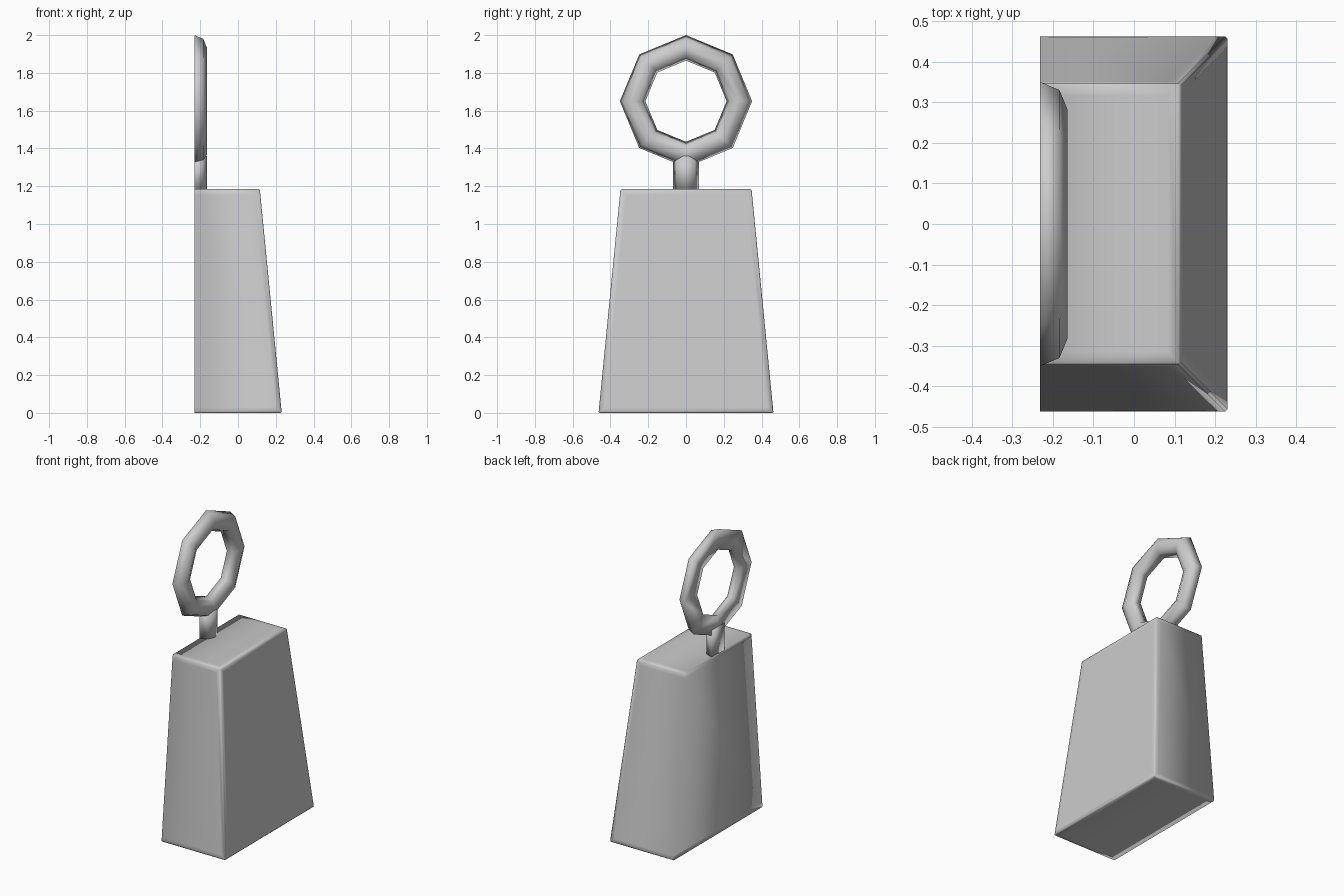
import bpy, bmesh
from math import pi, cos, sin, sqrt
from mathutils import Matrix, Vector

if "Cube" in bpy.data.objects:
    bpy.data.objects.remove(bpy.data.objects["Cube"])

CUT = -0.2315      # the model is a half, cut flat on this x plane
BASE, TOP, HEIGHT = 0.463, 0.347, 1.185


def finish_half(name, bm):
    """Cut away the back half, cap it, smooth it and make the object."""
    bmesh.ops.recalc_face_normals(bm, faces=bm.faces)
    bmesh.ops.bisect_plane(bm, geom=bm.verts[:] + bm.edges[:] + bm.faces[:], dist=1e-4,
                           plane_co=(CUT, 0, 0), plane_no=(1, 0, 0), clear_inner=True)
    rim = [e for e in bm.edges if e.is_boundary]
    bmesh.ops.triangle_fill(bm, edges=rim, use_beauty=True, normal=(-1, 0, 0))
    bmesh.ops.recalc_face_normals(bm, faces=bm.faces)
    for f in bm.faces:
        f.smooth = True
    mesh = bpy.data.meshes.new(name)
    bm.to_mesh(mesh)
    bm.free()
    obj = bpy.data.objects.new(name, mesh)
    bpy.context.collection.objects.link(obj)
    return obj


# Tapered square body with fine bevels and support loops on the large faces
bm = bmesh.new()
bmesh.ops.create_cone(bm, cap_ends=True, segments=4, radius1=BASE * sqrt(2),
                      radius2=TOP * sqrt(2), depth=HEIGHT,
                      matrix=Matrix.Translation((CUT, 0, HEIGHT / 2)) @ Matrix.Rotation(pi / 4, 4, 'Z'))
bmesh.ops.bevel(bm, geom=bm.edges[:], offset=0.006, segments=1, affect='EDGES')
large = [f for f in bm.faces if f.calc_area() > 0.1]
bmesh.ops.inset_individual(bm, faces=large, thickness=0.035)
finish_half("weight_body", bm)

# Short round stem
bm = bmesh.new()
bmesh.ops.create_cone(bm, cap_ends=True, segments=8, radius1=0.068, radius2=0.068,
                      depth=0.18, matrix=Matrix.Translation((CUT, 0, 1.27)))
finish_half("stem", bm)

# Eight-sided ring with an octagonal section
bm = bmesh.new()
N, MAJOR, MINOR = 8, 0.2825, 0.0675
rings = []
for i in range(N):
    a = 2 * pi * i / N
    ring = []
    for j in range(N):
        b = 2 * pi * j / N
        r = MAJOR + MINOR * cos(b)
        ring.append(bm.verts.new((CUT + MINOR * sin(b), r * cos(a), 1.65 + r * sin(a))))
    rings.append(ring)
for i in range(N):
    p, q = rings[i], rings[(i + 1) % N]
    for j in range(N):
        k = (j + 1) % N
        bm.faces.new((p[j], q[j], q[k], p[k]))
finish_half("handle_ring", bm)
